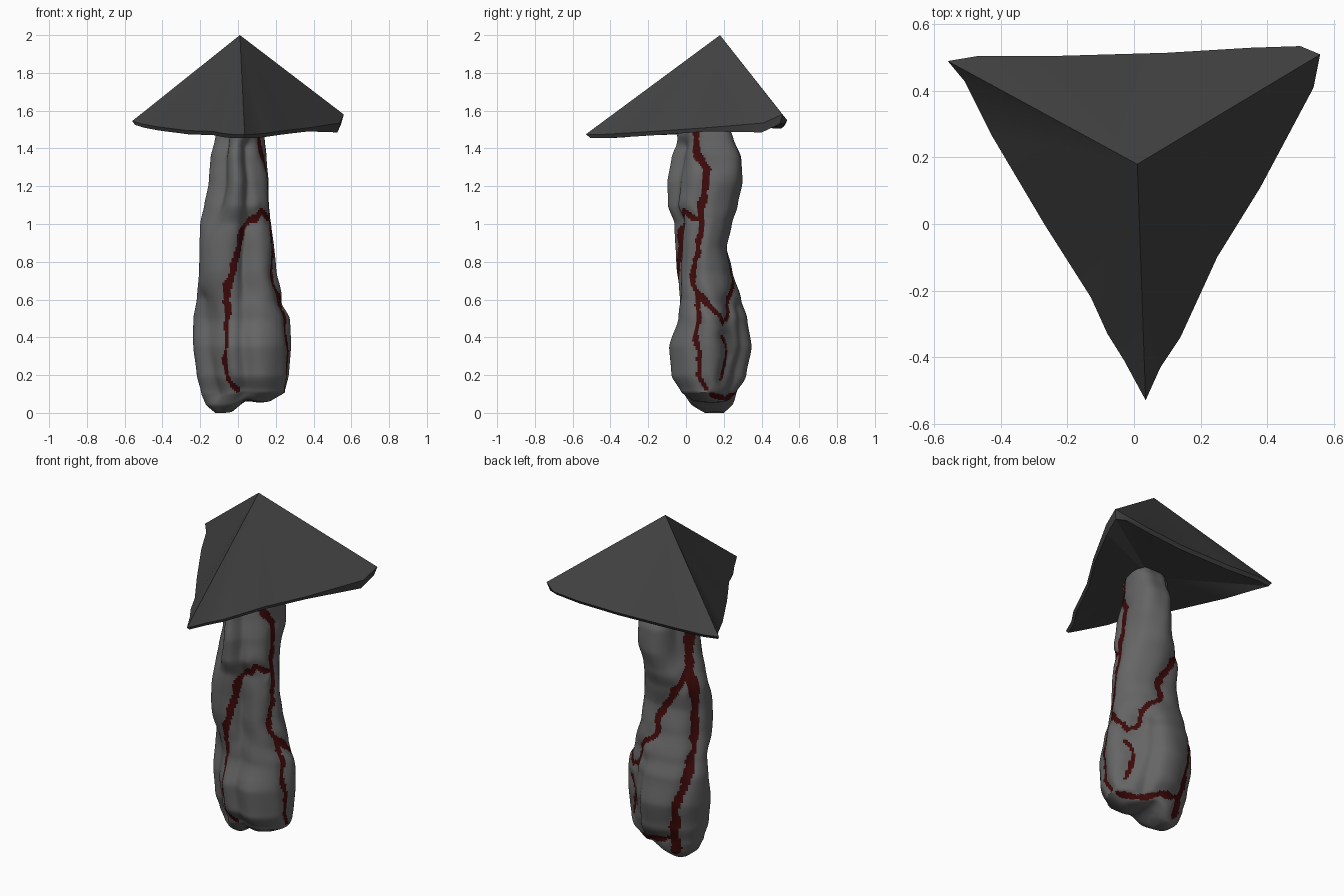
import bpy, bmesh
from math import sin, cos, radians, exp, tau, pi, hypot
from mathutils import noise, Vector

if "Cube" in bpy.data.objects:
    bpy.data.objects.remove(bpy.data.objects["Cube"])


def material(name, rgb):
    m = bpy.data.materials.new(name)
    m.diffuse_color = (*rgb, 1)
    m.use_nodes = True
    m.node_tree.nodes["Principled BSDF"].inputs["Base Color"].default_value = m.diffuse_color
    return m


def make_object(name, bm, mats, angle):
    bmesh.ops.recalc_face_normals(bm, faces=bm.faces)
    me = bpy.data.meshes.new(name)
    bm.to_mesh(me)
    bm.free()
    for m in mats:
        me.materials.append(m)
    ob = bpy.data.objects.new(name, me)
    bpy.context.collection.objects.link(ob)
    bpy.ops.object.select_all(action='DESELECT')
    ob.select_set(True)
    bpy.context.view_layer.objects.active = ob
    bpy.ops.object.shade_smooth_by_angle(angle=radians(angle))
    return ob


cap_grey = material("cap_grey", (0.055, 0.055, 0.055))
stem_grey = material("stem_grey", (0.13, 0.13, 0.13))
vein_red = material("vein_red", (0.05, 0.003, 0.003))

# Pyramid cap: uneven three-cornered rim, sharp apex, slightly hollow underside
rim = [(-.56, .49, 1.545), (-.51, .43, 1.53), (-.43, .27, 1.515), (-.27, 0, 1.495),
       (-.13, -.22, 1.49), (-.08, -.33, 1.48), (-.03, -.41, 1.475), (.035, -.53, 1.475),
       (.08, -.43, 1.475), (.14, -.34, 1.48), (.25, -.10, 1.495), (.38, .11, 1.51),
       (.54, .41, 1.535), (.56, .51, 1.58), (.50, .535, 1.55), (.35, .53, 1.535),
       (.10, .515, 1.525), (-.25, .505, 1.53), (-.47, .505, 1.54)]
bm = bmesh.new()
apex = bm.verts.new((.01, .18, 2))
hollow = bm.verts.new((.01, .15, 1.52))
outer = [bm.verts.new(p) for p in rim]
inner = [bm.verts.new((x * .975, .16 + (y - .16) * .965, z - (.05 if x > .5 else .02)))
         for x, y, z in rim]
for i in range(len(rim)):
    j = (i + 1) % len(rim)
    bm.faces.new((outer[i], outer[j], apex))
    bm.faces.new((outer[j], outer[i], inner[i], inner[j]))
    bm.faces.new((inner[j], inner[i], hollow))
make_object("cap", bm, [cap_grey], 25)

# Stem profile: height, x range, y range
profile = [(0, -.12, -.03, .10, .20), (.04, -.17, .17, .02, .25), (.10, -.20, .26, -.04, .28),
           (.20, -.225, .275, -.095, .32), (.35, -.24, .275, -.11, .35), (.50, -.24, .27, -.06, .325),
           (.60, -.225, .235, -.055, .29), (.75, -.21, .20, -.065, .245), (.88, -.205, .195, -.06, .22),
           (1.0, -.20, .185, -.06, .24), (1.1, -.18, .175, -.10, .27), (1.22, -.16, .17, -.105, .295),
           (1.35, -.155, .15, -.085, .29), (1.46, -.135, .135, -.05, .25), (1.55, -.12, .12, -.02, .21)]


def section(z):
    for a, b in zip(profile, profile[1:]):
        if z <= b[0] + 1e-6:
            t = (z - a[0]) / (b[0] - a[0])
            if a[0] > .09:
                t = (t + t * t * (3 - 2 * t)) / 2
            x0, x1, y0, y1 = (a[k] + (b[k] - a[k]) * t for k in range(1, 5))
            break
    return (x0 + x1) / 2, (y0 + y1) / 2, (x1 - x0) / 2, (y1 - y0) / 2


# Paths on the stem surface: (height, angle in degrees; 0 = right, 90 = back)
veins = [
    (.018, [(.12, 261), (.22, 242), (.40, 246), (.65, 252), (.85, 270), (.98, 287), (1.07, 321)]),
    (.016, [(1.07, 321), (1.03, 340), (1.03, 360)]),
    (.019, [(1.5, 339), (1.37, 344), (1.28, 365), (1.1, 360), (.9, 354), (.7, 338), (.45, 340), (.13, 353)]),
    (.017, [(1.1, 150), (1.0, 115), (.82, 84), (.72, 82), (.6, 47), (.52, 42), (.48, 24), (.56, 0), (.65, -20)]),
    (.015, [(.40, 22), (.30, 35), (.18, 25)]),
    (.017, [(.08, 5), (.06, 40), (.08, 80), (.14, 120)]),
    (.028, [(1.5, 172), (1.2, 158), (1.05, 150), (.65, 150), (.3, 128), (.05, 125)]),
]
folds = [(.045, .05, [(.08, 275), (.4, 272), (.7, 279), (1.0, 292), (1.4, 290)]),
         (.02, .05, [(.1, 210), (.4, 205), (.6, 200)]),
         (.02, .04, [(.1, 60), (.3, 65), (.55, 70)])]
# Broad flats: (angle, angular width, depth, middle height, height spread)
flats = [(45, 27, .055, .35, .28), (225, 27, .06, .3, .3), (225, 27, .08, 1.3, .28),
         (45, 25, -.03, 1.4, .2), (135, 27, .055, 1.3, .2), (315, 25, .035, 1.3, .18),
         (288, 16, .03, .75, .15)]


def path_distance(path, z, ang, r):
    best = 9
    for (z0, a0), (z1, a1) in zip(path, path[1:]):
        if not min(z0, z1) - .15 < z < max(z0, z1) + .15:
            continue
        u = (radians(a0) - ang + pi) % tau - pi
        du, dz = radians(a1 - a0) * r, z1 - z0
        for shift in (0, tau, -tau):
            p = (u + shift) * r
            t = max(0, min(1, ((z - z0) * dz - p * du) / (du * du + dz * dz)))
            best = min(best, hypot(p + du * t, z0 + dz * t - z))
    return best


def flatten(z, ang):
    total = 0
    for deg, width, depth, mid, spread in flats:
        d = (ang - radians(deg) + pi) % tau - pi
        total += depth * exp(-(d / radians(width)) ** 2 - ((z - mid) / spread) ** 4)
    return total


# Gnarled stem: lofted rings, creased along folds and veins
N, M = 120, 140
heights = [.1 * (k / 14) for k in range(14)] + [.1 + 1.45 * k / (M - 15) for k in range(M - 14)]
bm = bmesh.new()
rings = []
for z in heights:
    cx, cy, rx, ry = section(z)
    r = (rx + ry) / 2
    fade = min(1, z / .1)
    ring = []
    for i in range(N):
        a = tau * i / N
        dent = sum(d * exp(-(path_distance(p, z, a, r) / w) ** 2) for d, w, p in folds)
        dent += max(.014 * exp(-(path_distance(p, z, a, r) / .04) ** 2) for w, p in veins)
        dent += flatten(z, a)
        lump = .012 * noise.noise(Vector((cos(a) * 1.6, sin(a) * 1.6, z * 2.6 + 3)))
        k = 1 + fade * (lump - dent + .002) / r
        x, y = cx + rx * k * cos(a), cy + ry * k * sin(a)
        # two feet: raised notch between them and a higher right foot
        low = max(0, 1 - z / .22) ** 2
        lift = low * (.05 * exp(-((x - .04) / .05) ** 2) + .03 * max(0, min(1, (x - .02) / .1)))
        ring.append(bm.verts.new((x, y, z + lift)))
    rings.append(ring)
for j, (lo, hi) in enumerate(zip(rings, rings[1:])):
    z = (heights[j] + heights[j + 1]) / 2
    _, _, rx, ry = section(z)
    r = (rx + ry) / 2
    for i in range(N):
        n = (i + 1) % N
        f = bm.faces.new((lo[i], lo[n], hi[n], hi[i]))
        a = tau * (i + .5) / N
        spot = Vector((cos(a) * 4, sin(a) * 4, z * 14))
        wobble = 1 + .6 * noise.noise(spot)
        bend = a + .09 * noise.noise(spot * .9 + Vector((7, 3, 1)))
        if any(path_distance(p, z, bend, r) < w * wobble for w, p in veins):
            f.material_index = 1
bm.faces.new(rings[0])
bm.faces.new(rings[-1])
make_object("stem", bm, [stem_grey, vein_red], 60)
